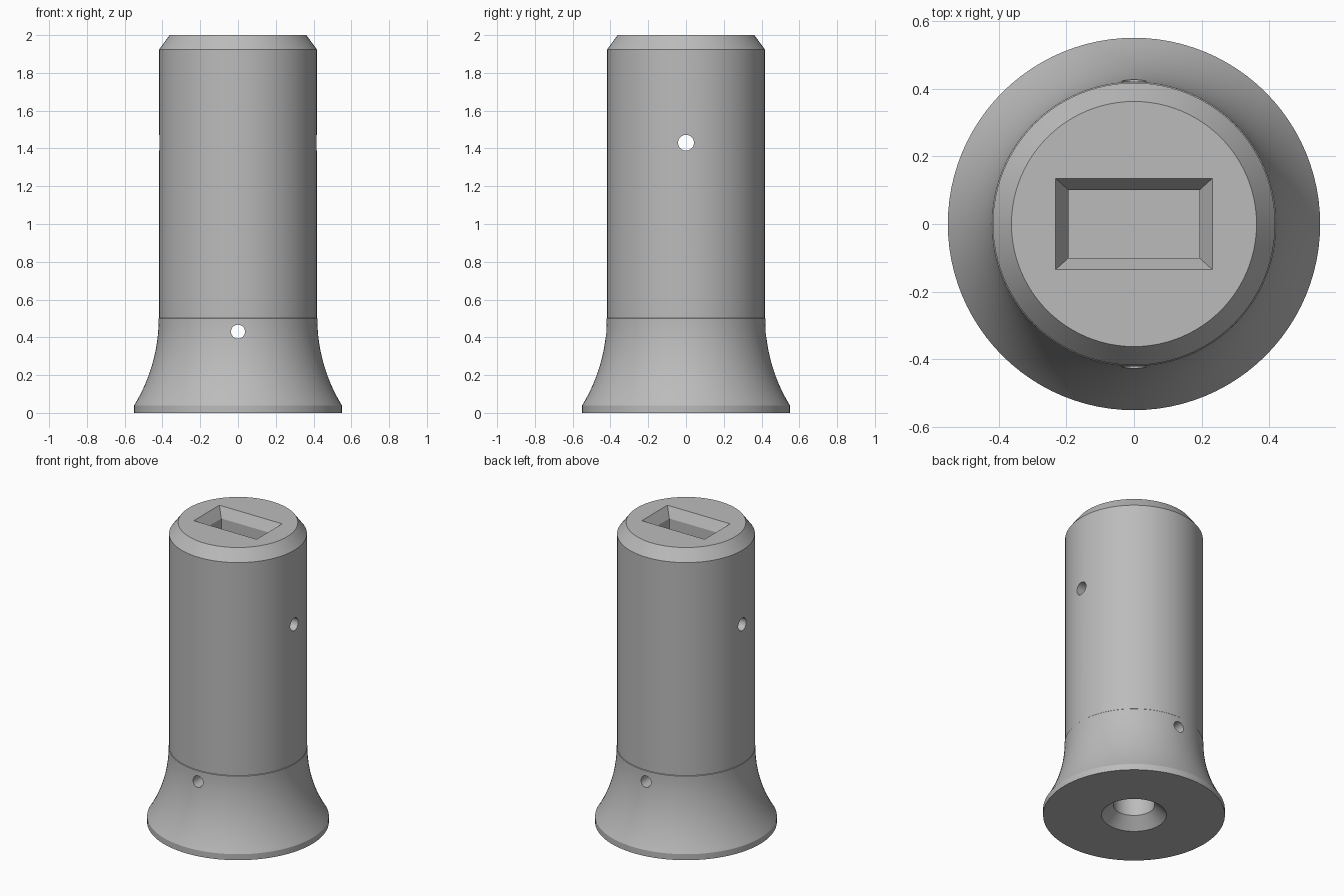
import bpy
import bmesh
import math
from mathutils import Matrix

SIDES = 96

if "Cube" in bpy.data.objects:
    bpy.data.objects.remove(bpy.data.objects["Cube"], do_unlink=True)

grey = bpy.data.materials.new("plain grey")
grey.use_nodes = True
grey.diffuse_color = (0.5, 0.5, 0.5, 1)
grey.node_tree.nodes["Principled BSDF"].inputs["Base Color"].default_value = (0.5, 0.5, 0.5, 1)


def finish(name, bm):
    bmesh.ops.recalc_face_normals(bm, faces=bm.faces)
    mesh = bpy.data.meshes.new(name)
    bm.to_mesh(mesh)
    bm.free()
    mesh.materials.append(grey)
    obj = bpy.data.objects.new(name, mesh)
    bpy.context.collection.objects.link(obj)
    return obj


def loft(name, rings):
    """Closed solid through a stack of rings with equal point counts."""
    bm = bmesh.new()
    loops = [[bm.verts.new(p) for p in ring] for ring in rings]
    n = len(loops[0])
    for low, high in zip(loops, loops[1:]):
        for i in range(n):
            j = (i + 1) % n
            bm.faces.new((low[i], low[j], high[j], high[i]))
    bm.faces.new(loops[0])
    bm.faces.new(loops[-1])
    return finish(name, bm)


def turned(name, profile, sides=SIDES):
    angles = [2 * math.pi * i / sides for i in range(sides)]
    return loft(name, [[(r * math.cos(a), r * math.sin(a), z) for a in angles]
                       for r, z in profile])


def rectangle(half_x, half_y, z):
    return [(sx * half_x, sy * half_y, z)
            for sx, sy in ((-1, -1), (1, -1), (1, 1), (-1, 1))]


def pin_cutter(name, radius, z, axis):
    bm = bmesh.new()
    turn = Matrix.Rotation(math.pi / 2, 4, axis)
    bmesh.ops.create_cone(bm, cap_ends=True, segments=32, radius1=radius, radius2=radius,
                          depth=1.4, matrix=Matrix.Translation((0, 0, z)) @ turn)
    return finish(name, bm)


# Body: rim, concave flare, straight barrel, chamfered top
foot_r, foot_z, neck_r, neck_z = 0.55, 0.04, 0.42, 0.5
rise, run = neck_z - foot_z, foot_r - neck_r
arc_r = (rise ** 2 + run ** 2) / (2 * run)
sweep = math.asin(rise / arc_r)
profile = [(foot_r, 0)]
for i in range(17):
    a = sweep * (1 - i / 16)
    profile.append((neck_r + arc_r * (1 - math.cos(a)), neck_z - arc_r * math.sin(a)))
profile += [(0.417, neck_z + 0.003), (0.417, 1.925), (0.362, 2.0)]
body = turned("post_sleeve", profile)

# Recesses: rectangular socket, countersunk bore, two cross pin holes
cutters = [
    loft("socket_cutter", [rectangle(0.193, 0.1, 1.0), rectangle(0.193, 0.1, 1.935),
                           rectangle(0.232, 0.135, 2.0), rectangle(0.232, 0.135, 2.1)]),
    turned("bore_cutter", [(0.197, -0.1), (0.197, 0), (0.125, 0.07), (0.125, 0.85)], 64),
    pin_cutter("lower_pin_cutter", 0.037, 0.43, "X"),
    pin_cutter("upper_pin_cutter", 0.042, 1.43, "Y"),
]
bpy.ops.object.select_all(action="DESELECT")
body.select_set(True)
bpy.context.view_layer.objects.active = body
for cutter in cutters:
    cutter.hide_render = True
    cut = body.modifiers.new(cutter.name, "BOOLEAN")
    cut.operation = "DIFFERENCE"
    cut.solver = "EXACT"
    cut.object = cutter
    bpy.ops.object.modifier_apply(modifier=cut.name)
    bpy.data.objects.remove(cutter, do_unlink=True)

bpy.ops.object.shade_smooth_by_angle(angle=math.radians(25))
